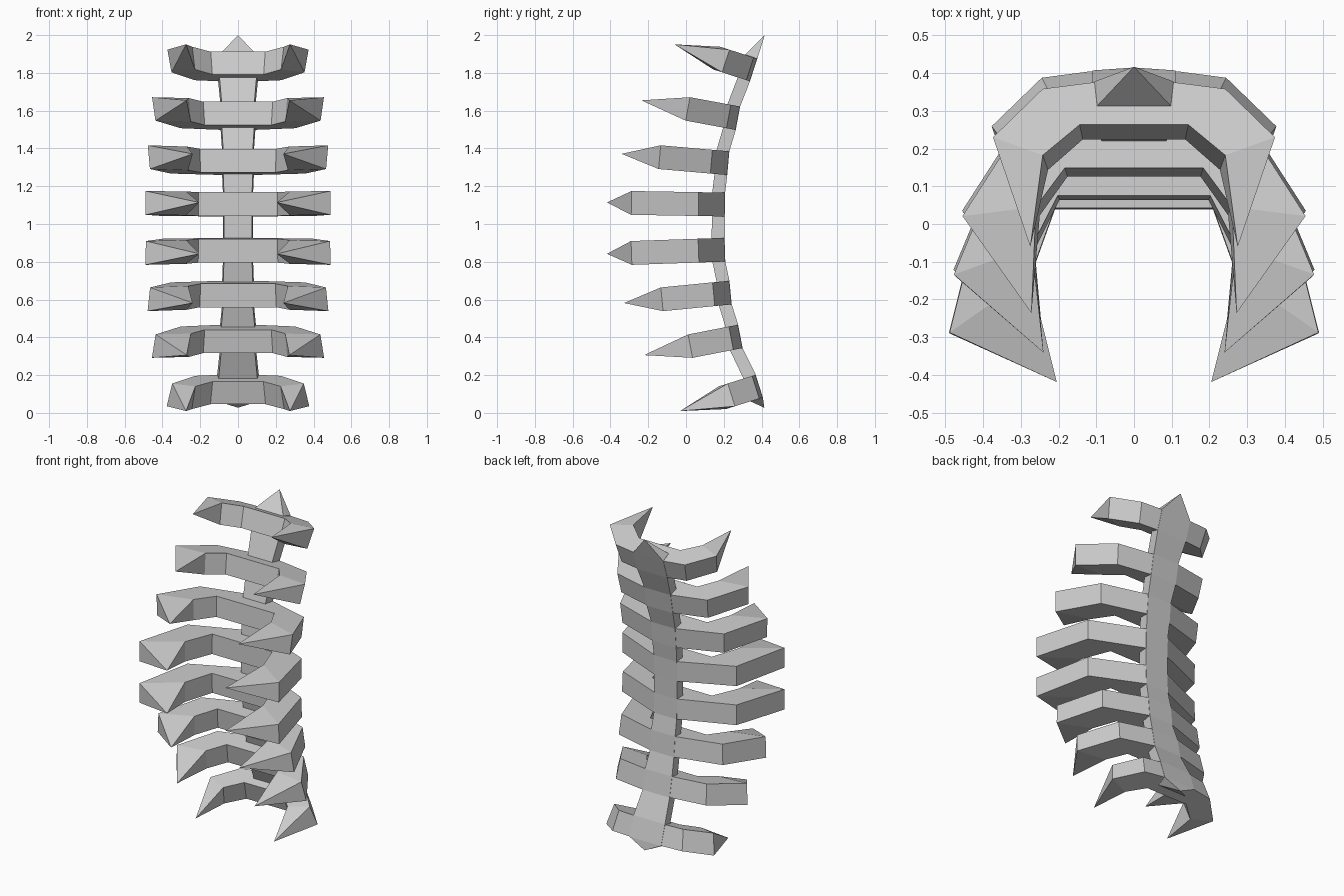
import bpy
from math import sin, cos, radians
from mathutils import Vector

if "Cube" in bpy.data.objects:
    bpy.data.objects.remove(bpy.data.objects["Cube"])


def loft(name, rings, start, end):
    """Join four-point rings into a skin and close both ends to a point."""
    verts = [start] + [p for r in rings for p in r] + [end]
    faces, last = [], len(verts) - 1
    for i in range(len(rings) - 1):
        a = 1 + 4 * i
        for j in range(4):
            k = (j + 1) % 4
            faces.append((a + j, a + k, a + 4 + k, a + 4 + j))
    for j in range(4):
        k = (j + 1) % 4
        faces.append((0, 1 + k, 1 + j))
        faces.append((last, last - 4 + j, last - 4 + k))
    mesh = bpy.data.meshes.new(name)
    mesh.from_pydata([tuple(v) for v in verts], [], faces)
    mesh.validate()
    ob = bpy.data.objects.new(name, mesh)
    bpy.context.collection.objects.link(ob)
    # consistent outward normals
    import bmesh
    bm = bmesh.new()
    bm.from_mesh(mesh)
    bmesh.ops.recalc_face_normals(bm, faces=bm.faces)
    bm.to_mesh(mesh)
    bm.free()
    return ob


# Half outlines (x, distance forward of the back):
# outer kink, outer corner, tip, inner corner, inner kink
SHAPES = [
    ((.235, .02), (.363, .155), (.275, .44), (.235, .205), (.14, .12)),
    ((.31, .05), (.446, .27), (.272, .52), (.255, .245), (.18, .14)),
    ((.36, .09), (.472, .365), (.24, .567), (.268, .29), (.20, .155)),
    ((.40, .14), (.489, .495), (.205, .625), (.275, .345), (.21, .165)),
]

# Ribs from top to bottom: back y, mid z, tilt, shape, sideways taper, spine half width
RIBS = [
    (.358, 1.815, 18, 0, -.03, .105),
    (.275, 1.56, 10.5, 1, -.02, .092),
    (.224, 1.322, 5, 2, -.012, .084),
    (.206, 1.103, 1, 3, 0, .08),
    (.206, .864, -2, 3, .003, .08),
    (.236, .637, -5.6, 2, .014, .084),
    (.288, .405, -11, 1, .022, .095),
    (.388, .142, -17.5, 0, .04, .11),
]
HALF = .063

spine_rings = []
for n, (yb, zb, deg, kind, taper, w) in enumerate(RIBS):
    c, s = cos(radians(deg)), sin(radians(deg))

    def place(x, d, h):
        # h is -1 at the underside and 1 at the top
        x *= 1 - taper * h if h else 1
        return Vector((x, yb - d * c + h * HALF * s, zb + d * s + h * HALF * c))

    def ring(sign, outer, inner):
        grow = lambda p, h: place(sign * p[0] * (1 - 2 * 0 * h), p[1], h)
        return [grow(outer, 1), grow(inner, 1), grow(inner, -1), grow(outer, -1)]

    # taper is negative for upper ribs, whose top edge is wider
    kink, corner, tip, icorner, ikink = SHAPES[kind]
    half = [(corner, icorner), (kink, ikink), ((w, .002), (w * .9, ikink[1]))]
    rings = [ring(-1, *p) for p in half] + [ring(1, *p) for p in reversed(half)]
    loft(f"rib_{n + 1}", rings, place(-tip[0], tip[1], 0), place(tip[0], tip[1], 0))

    # spine sections at the top and bottom of this rib
    for h in (1, -1):
        e = h * (1.02 if n in (0, 7) else 1)
        y, z = yb + e * HALF * s, zb + e * HALF * c
        spine_rings.append([Vector((-w, y, z)), Vector((w, y, z)),
                            Vector((w * .93, y - .068 * c, z + .068 * s)),
                            Vector((-w * .93, y - .068 * c, z + .068 * s))])

# Curved spine with pointed ends
loft("spine", spine_rings, Vector((0, .417, 2.0)), Vector((0, .415, .027)))
